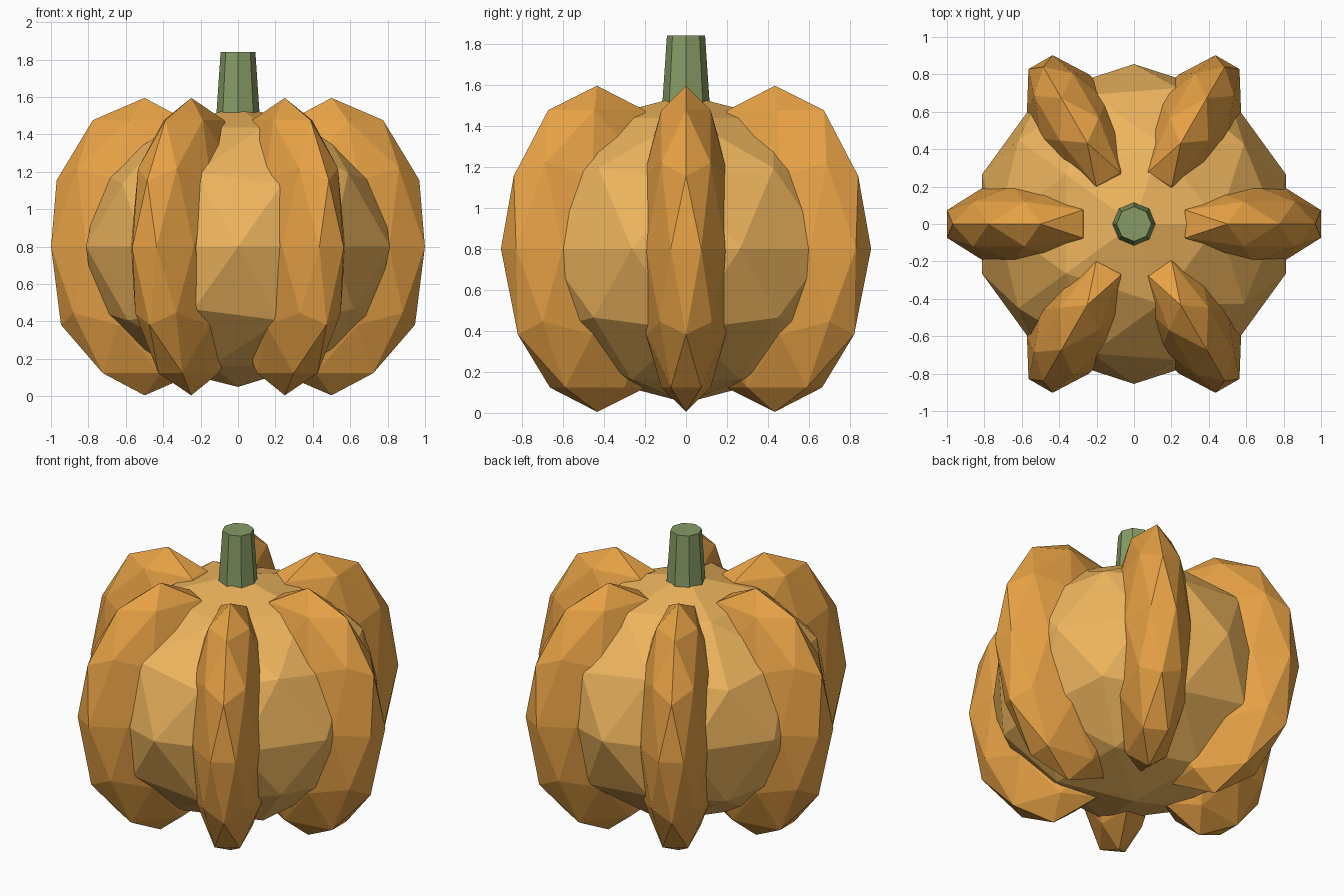
import bpy, math

if "Cube" in bpy.data.objects:
    bpy.data.objects.remove(bpy.data.objects["Cube"])


def material(name, rgb):
    m = bpy.data.materials.new(name)
    m.diffuse_color = (*rgb, 1)
    m.use_nodes = True
    m.node_tree.nodes["Principled BSDF"].inputs["Base Color"].default_value = m.diffuse_color
    return m


RIB = material("rib_orange", (0.80, 0.36, 0.06))
CORE = material("core_orange", (0.85, 0.46, 0.11))
GREEN = material("stem_green", (0.24, 0.33, 0.13))


def finish(name, mat):
    ob = bpy.context.object
    ob.name = name
    ob.data.materials.append(mat)
    return ob


def gourd(name, loc, scale, mat, turn=0.0):
    """Low-poly ellipsoid, turned about z."""
    bpy.ops.mesh.primitive_ico_sphere_add(subdivisions=2, radius=1, location=loc,
                                          rotation=(0, 0, turn))
    ob = finish(name, mat)
    ob.scale = scale
    return ob


# Central body
gourd("body", (0, 0, 0.8), (0.855, 0.855, 0.75), CORE)

# Six ribs around the body
for i in range(6):
    a = i * math.pi / 3
    gourd(f"rib_{i + 1}", (0.5 * math.cos(a), 0.5 * math.sin(a), 0.8),
          (0.525, 0.24, 0.795), RIB, a)

# Tapered eight-sided stem
bpy.ops.mesh.primitive_cone_add(vertices=8, radius1=0.12, radius2=0.093,
                                depth=0.4, location=(0, 0, 1.64))
finish("stem", GREEN)
